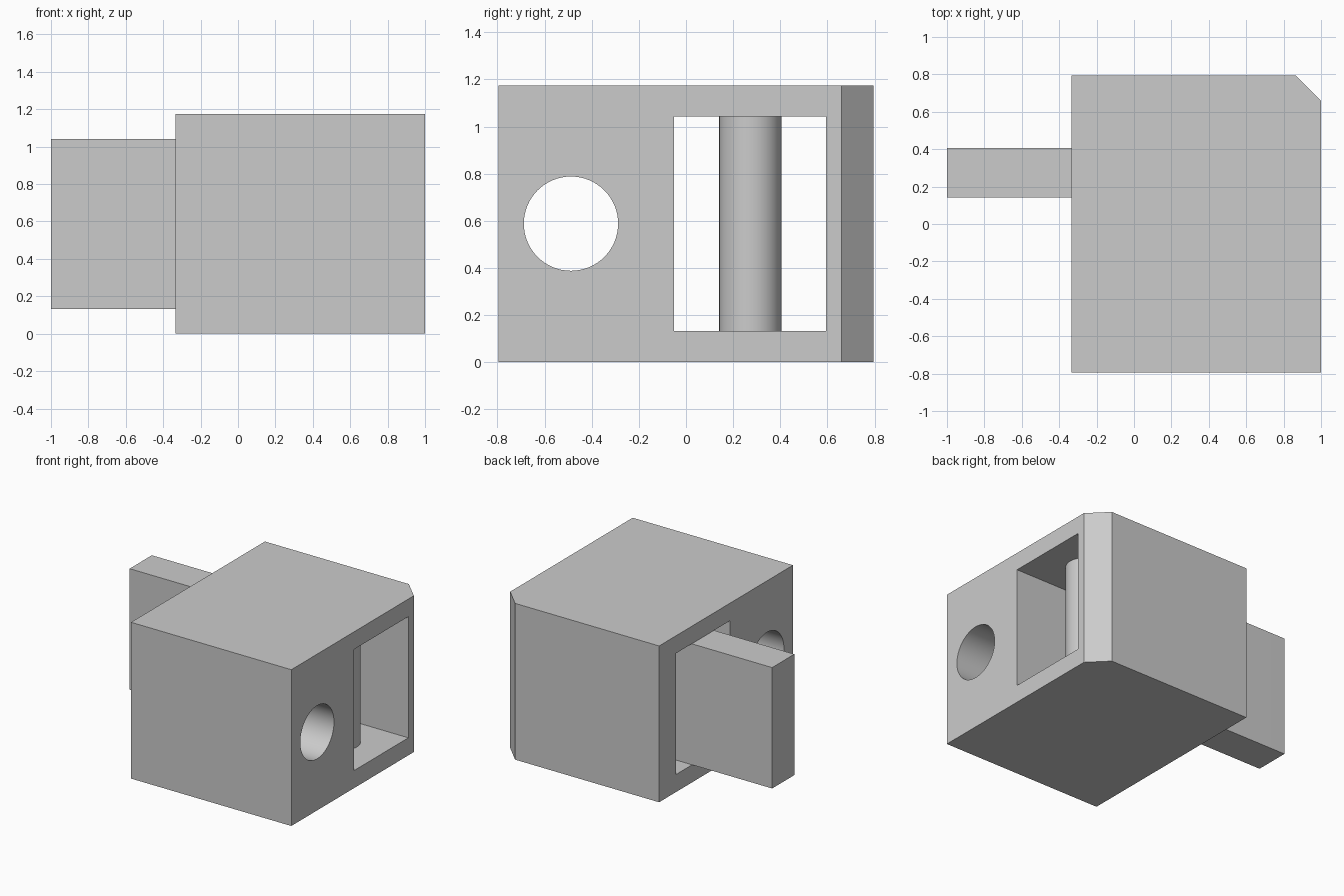
import bpy, bmesh, math
from math import pi, sin, cos

cube = bpy.data.objects.get("Cube")
if cube:
    bpy.data.objects.remove(cube, do_unlink=True)

# Single plain grey
grey = bpy.data.materials.new("light_grey")
grey.use_nodes = True
grey.diffuse_color = (0.6, 0.6, 0.6, 1)
grey.node_tree.nodes["Principled BSDF"].inputs["Base Color"].default_value = (0.6, 0.6, 0.6, 1)


def prism(name, outline, low, high, axis="z"):
    """Extrude a closed outline: (x, y) along z, or (y, z) along x."""
    bm = bmesh.new()
    place = (lambda p: (p[0], p[1], low)) if axis == "z" else (lambda p: (low, p[0], p[1]))
    face = bm.faces.new([bm.verts.new(place(p)) for p in outline])
    new = bmesh.ops.extrude_face_region(bm, geom=[face])["geom"]
    step = (0, 0, high - low) if axis == "z" else (high - low, 0, 0)
    bmesh.ops.translate(bm, vec=step, verts=[v for v in new if isinstance(v, bmesh.types.BMVert)])
    bmesh.ops.recalc_face_normals(bm, faces=bm.faces)
    mesh = bpy.data.meshes.new(name)
    bm.to_mesh(mesh)
    bm.free()
    mesh.materials.append(grey)
    obj = bpy.data.objects.new(name, mesh)
    bpy.context.collection.objects.link(obj)
    return obj


def arc(cx, cy, radius, start, end, steps):
    return [(cx + radius * cos(start + (end - start) * i / steps),
             cy + radius * sin(start + (end - start) * i / steps)) for i in range(steps + 1)]


def activate(obj):
    bpy.ops.object.select_all(action="DESELECT")
    obj.select_set(True)
    bpy.context.view_layer.objects.active = obj


def cut(target, cutter):
    cutter.hide_render = True
    mod = target.modifiers.new("cut", "BOOLEAN")
    mod.operation = "DIFFERENCE"
    mod.solver = "EXACT"
    mod.object = cutter
    activate(target)
    bpy.ops.object.modifier_apply(modifier=mod.name)
    bpy.data.objects.remove(cutter, do_unlink=True)


# Housing block with one chamfered upright corner
left, right, half, height = -0.333, 1.0, 0.795, 1.175
housing = prism("housing", [(left, -half), (right, -half), (right, 0.66),
                            (0.865, half), (left, half)], 0, height)

# Rectangular slot and round hole, both straight through
slot = [(-0.05, 0.132), (0.595, 0.132), (0.595, 1.043), (-0.05, 1.043)]
cut(housing, prism("slot_cutter", slot, -0.6, 1.3, "x"))
hole = arc(-0.488, 0.588, 0.2, 0, 2 * pi, 64)[:-1]
cut(housing, prism("hole_cutter", hole, -0.6, 1.3, "x"))

# Sliding bar with a half-round inner end
centre, radius = 0.273, 0.132
bar_outline = [(-1, centre + radius), (-1, centre - radius)]
bar_outline += arc(0.667, centre, radius, -pi / 2, pi / 2, 32)
bar = prism("sliding_bar", bar_outline, 0.133, 1.042)

for part in (housing, bar):
    activate(part)
    bpy.ops.object.shade_smooth_by_angle(angle=math.radians(30))
